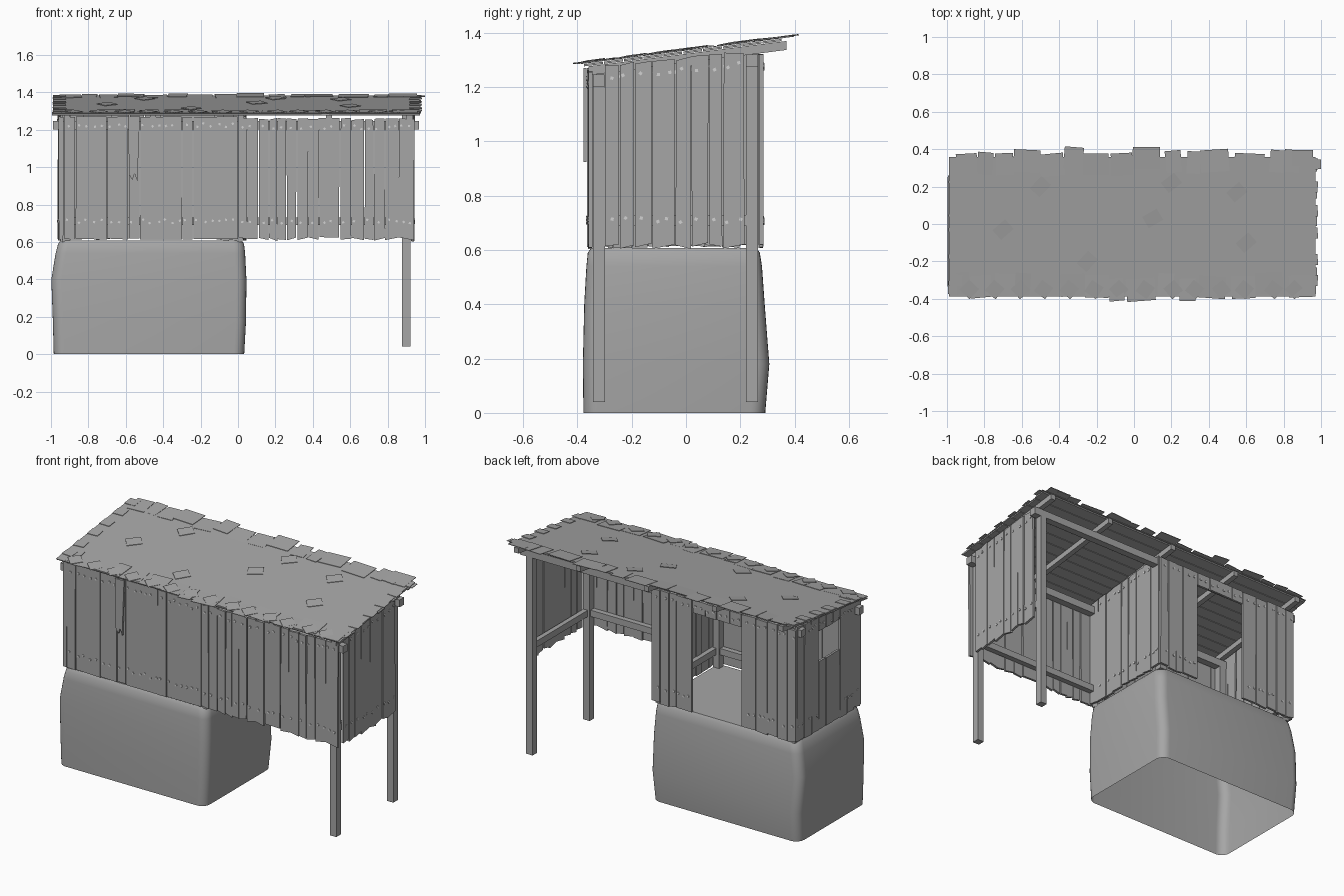
import bpy, bmesh, math, random
from mathutils import Vector, Matrix

random.seed(4)
if "Cube" in bpy.data.objects:
    bpy.data.objects.remove(bpy.data.objects["Cube"])


def material(name, value):
    m = bpy.data.materials.new(name)
    m.use_nodes = True
    col = (value, value, value, 1)
    m.diffuse_color = col
    m.node_tree.nodes["Principled BSDF"].inputs["Base Color"].default_value = col
    return m


GREY = material("weathered grey", 0.38)
NAIL = material("pale nail grey", 0.65)


def finish(name, bm, mat=GREY):
    bmesh.ops.recalc_face_normals(bm, faces=bm.faces)
    me = bpy.data.meshes.new(name)
    bm.to_mesh(me)
    bm.free()
    ob = bpy.data.objects.new(name, me)
    me.materials.append(mat)
    bpy.context.collection.objects.link(ob)
    return ob


def prism(bm, pts, offset):
    """Extrude a flat polygon by an offset vector into a closed solid."""
    a = [bm.verts.new(p) for p in pts]
    b = [bm.verts.new(Vector(p) + Vector(offset)) for p in pts]
    bm.faces.new(a)
    bm.faces.new(b[::-1])
    for i in range(len(a)):
        j = (i + 1) % len(a)
        bm.faces.new((a[i], b[i], b[j], a[j]))


def box(bm, x0, x1, y0, y1, z0, z1):
    prism(bm, [(x0, y0, z0), (x1, y0, z0), (x1, y1, z0), (x0, y1, z0)], (0, 0, z1 - z0))


def jit(r):
    return random.uniform(-r, r)


def roof_z(y):
    return 1.335 + 0.128 * y


def side_top(y):
    return 1.308 + 0.1 * y


nails = bmesh.new()


def board_wall(name, axis, at, out, edges, top, bottom=0.615, hole=None, lintel=None, ragged=0.008):
    """Row of upright boards; at = wall plane, out = outward sign, hole = (u0, u1, z0, z1)."""
    bm = bmesh.new()

    def put(u, d, z):
        return (u, at + out * d, z) if axis == "x" else (at + out * d, u, z)

    def slab(u0, u1, z0, z1, z2, d, r):
        lean = jit(0.003)
        pts = [put(u0 + 0.002, d, z0 + jit(r)), put(u1 - 0.002 + lean, d, z0 + jit(r)),
               put(u1 - 0.002, d, z2 + jit(r / 2)), put(u0 + 0.002 + lean, d, z1 + jit(r / 2))]
        prism(bm, pts, Vector(put(0, 0.014, 0)) - Vector(put(0, 0, 0)))

    for u0, u1 in zip(edges, edges[1:]):
        d = random.uniform(0, 0.006)
        mid = (u0 + u1) / 2
        opened = hole and hole[0] < mid < hole[1]
        if opened:
            slab(u0, u1, hole[3], top(u0), top(u1), d, 0.001)
            if hole[2] > bottom:
                slab(u0, u1, bottom, hole[2], hole[2], d, 0.001)
        else:
            slab(u0, u1, bottom, top(u0), top(u1), d, ragged)
        # nail heads at the two rails
        for z in (0.71, top(mid) - 0.045):
            if opened and z < hole[3]:
                continue
            for k in range(max(1, round((u1 - u0) / 0.04))):
                u = u0 + (k + 0.5) * 0.04 + jit(0.008)
                if u > u1 - 0.01:
                    continue
                n, zz, a = 0.008, z + jit(0.01), jit(0.7)
                pts = [put(u + n * math.cos(a + q * math.pi / 2), d + 0.014,
                           zz + n * math.sin(a + q * math.pi / 2)) for q in range(4)]
                prism(nails, pts, Vector(put(0, 0.004, 0)) - Vector(put(0, 0, 0)))
    return finish(name, bm)


# rounded base block, open underneath
def ring(bm, x0, x1, y0, y1, r, z, seg=6):
    out = []
    for cx, cy, q in ((x1 - r, y1 - r, 0), (x0 + r, y1 - r, 1), (x0 + r, y0 + r, 2), (x1 - r, y0 + r, 3)):
        for i in range(seg + 1):
            a = (q + i / seg) * math.pi / 2
            out.append(bm.verts.new((cx + r * math.cos(a), cy + r * math.sin(a), z)))
    return out


bm = bmesh.new()
levels = [(-0.985, 0.033, -0.378, 0.292, 0), (-0.99, 0.043, -0.38, 0.307, 0.18),
          (-0.998, 0.045, -0.375, 0.29, 0.4), (-0.975, 0.038, -0.367, 0.28, 0.54),
          (-0.962, 0.032, -0.362, 0.272, 0.59), (-0.95, 0.02, -0.35, 0.26, 0.608)]
rings = [ring(bm, x0, x1, y0, y1, 0.055, z) for x0, x1, y0, y1, z in levels]
for lo, hi in zip(rings, rings[1:]):
    for i in range(len(lo)):
        j = (i + 1) % len(lo)
        bm.faces.new((lo[i], lo[j], hi[j], hi[i]))
bm.faces.new(rings[-1])
base = finish("base_block", bm)
bpy.context.view_layer.objects.active = base
base.select_set(True)
bpy.ops.object.shade_smooth_by_angle(angle=math.radians(40))
base.select_set(False)

# plank walls
FRONT_LEFT = [-0.96, -0.93, -0.87, -0.70, -0.585, -0.525, -0.30, -0.24, 0]
FRONT_RIGHT = [0, 0.05, 0.11, 0.165, 0.21, 0.26, 0.315, 0.375, 0.435, 0.545, 0.605, 0.675, 0.725, 0.785, 0.86, 0.945]
board_wall("front_wall_wide_boards", "x", -0.345, -1, FRONT_LEFT, lambda u: 1.27, ragged=0.003)
board_wall("front_wall_narrow_boards", "x", -0.345, -1, FRONT_RIGHT, lambda u: 1.258, ragged=0.012)
board_wall("right_wall", "y", 0.923, 1, [-0.30, -0.245, -0.19, -0.125, -0.04, 0.02, 0.085, 0.135, 0.215],
           side_top, ragged=0.012)
board_wall("left_wall", "y", -0.945, -1, [-0.35, -0.29, -0.22, -0.15, -0.08, -0.01, 0.06, 0.13, 0.2, 0.27],
           side_top, hole=(-0.15, 0.06, 1.04, 1.23))
board_wall("partition_wall", "y", 0.026, 1, [-0.345, -0.27, -0.2, -0.14, -0.06, 0, 0.07, 0.13, 0.2, 0.27], side_top)
board_wall("back_wall", "x", 0.266, 1,
           [-0.96, -0.9, -0.83, -0.76, -0.68, -0.58, -0.5, -0.41, -0.33, -0.24, -0.13, -0.08, -0.02, 0.04],
           lambda u: 1.32, hole=(-0.58, -0.24, 0.5, 1.24))

# short broken board over the front wall
bm = bmesh.new()
prism(bm, [(-0.588, -0.366, 1.27), (-0.582, -0.366, 0.96), (-0.565, -0.366, 0.93), (-0.553, -0.366, 0.965),
           (-0.538, -0.366, 0.925), (-0.525, -0.366, 1.27)], (0, -0.012, 0))
finish("broken_board", bm)
finish("nail_heads", nails, NAIL)

# posts: two long legs under the open bay, short ones on the base
bm = bmesh.new()
for y, top in ((-0.343, 1.2), (0.221, 1.275)):
    for x, foot in ((-0.94, 0.6), (-0.02, 0.6), (0.877, 0.04)):
        box(bm, x, x + 0.044, y, y + 0.044, foot, top)
finish("posts", bm)

# long header beams and low rails
bm = bmesh.new()
box(bm, -0.99, 0.968, -0.343, -0.3, 1.2, 1.246)
box(bm, -0.985, 0.965, 0.221, 0.265, 1.275, 1.32)
box(bm, -0.94, 0.92, -0.343, -0.31, 0.69, 0.73)
for x in (-0.94, 0, 0.89):
    box(bm, x, x + 0.03, -0.32, 0.25, 0.69, 0.73)
finish("header_beams_and_rails", bm)

# sloping rafters
bm = bmesh.new()
for x in (-0.93, -0.47, 0, 0.47, 0.9):
    y0, y1 = -0.36, 0.37
    prism(bm, [(x, y0, roof_z(y0) - 0.045), (x, y1, roof_z(y1) - 0.045),
               (x, y1, roof_z(y1) - 0.012), (x, y0, roof_z(y0) - 0.012)], (0.032, 0, 0))
finish("rafters", bm)

# roof planks running lengthwise with uneven ends
bm = bmesh.new()
count, y0, width = 10, -0.375, 0.073
for i in range(count):
    a = y0 + i * width
    b = a + width - 0.004
    l, r = -0.985 + jit(0.012), 0.975 + jit(0.012)
    prism(bm, [(l, a, roof_z(a) - 0.01), (r, a, roof_z(a) - 0.01),
               (r, b, roof_z(b) - 0.01), (l, b, roof_z(b) - 0.01)], (0, 0, 0.008))
finish("roof_planks", bm)


def sheet(bm, x, y, w, d, turn, lift, tilt=0):
    """Thin rectangular sheet lying on the roof slope."""
    m = (Matrix.Translation((x, y, roof_z(y) + lift)) @ Matrix.Rotation(math.atan(0.128), 4, "X")
         @ Matrix.Rotation(turn, 4, "Z") @ Matrix.Rotation(tilt, 4, "X"))
    pts = [m @ Vector((sx * w / 2, sy * d / 2, 0)) for sx, sy in ((-1, -1), (1, -1), (1, 1), (-1, 1))]
    prism(bm, pts, (0, 0, 0.003))


# roof covering with torn strips along the edges
bm = bmesh.new()
sheet(bm, -0.01, -0.015, 1.96, 0.75, 0, 0)
for side in (-1, 1):
    x = -0.95
    while x < 0.95:
        w = random.uniform(0.07, 0.16)
        reach = random.uniform(0.375, 0.4) if random.random() < 0.8 else 0.412
        sheet(bm, min(x + w / 2, 0.9), side * (reach - 0.06), w, 0.12, jit(0.1), 0.003 + jit(0.002), jit(0.03))
        x += w + random.choice((0, 0, 0, 0.015, 0.03))
for y in (-0.3, -0.19, -0.05, 0.07, 0.2, 0.32):
    sheet(bm, -0.955, y, 0.07, 0.06, jit(0.08), 0.004)
    sheet(bm, 0.95, y, 0.065, 0.06, jit(0.08), 0.004)
sheet(bm, 0.965, 0.32, 0.07, 0.05, 0, 0.001)
finish("roof_covering", bm)

# loose diamond patches lifting off the roof and hanging at the front edge
bm = bmesh.new()
for x, y in ((-0.7, -0.03), (-0.5, 0.2), (0.1, 0.03), (0.2, 0.22), (0.55, 0.17), (0.6, -0.1), (-0.25, -0.2)):
    sheet(bm, x, y, 0.09, 0.07, 0.7 + jit(0.2), 0.005, 0.06)
for i in range(14):
    sheet(bm, -0.88 + i * 0.135 + jit(0.02), -0.35, 0.075, 0.075, math.pi / 4 + jit(0.2), 0.006, 0.05)
finish("roof_patches", bm)
